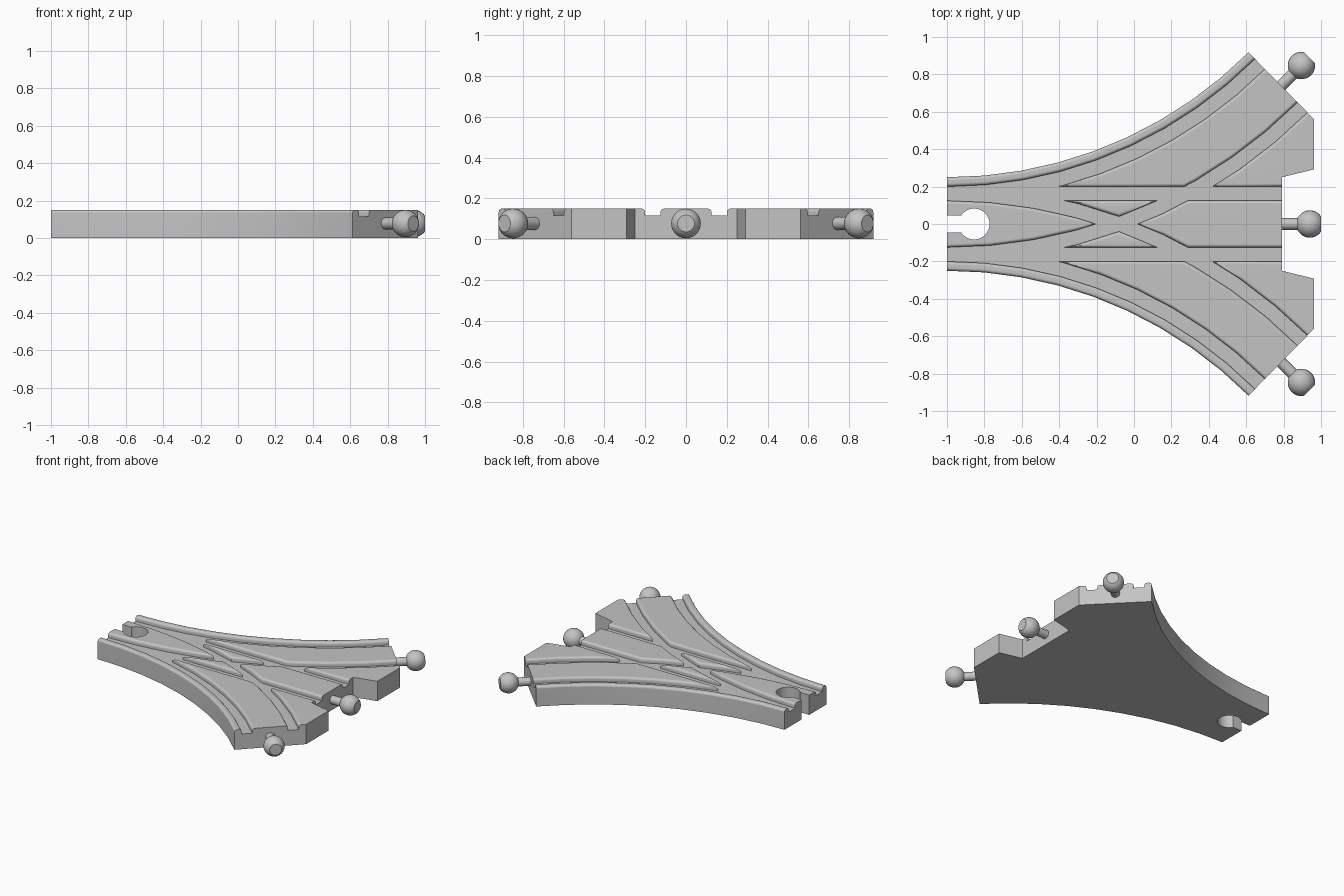
import bpy
import bmesh
from math import sin, cos, radians, pi, sqrt
from mathutils import Matrix, Vector

if "Cube" in bpy.data.objects:
    bpy.data.objects.remove(bpy.data.objects["Cube"])

START, R = -1.0, 2.53            # curve start and centre-line radius
HALF, IN, OUT = 0.25, 0.125, 0.20  # half width of track, groove limits
TOP, FLOOR, ROUND = 0.15, 0.115, 0.017
STEM_Z = 0.077

grey = bpy.data.materials.new("plain grey")
grey.use_nodes = True
grey.diffuse_color = (0.55, 0.55, 0.55, 1)
grey.node_tree.nodes["Principled BSDF"].inputs["Base Color"].default_value = grey.diffuse_color


def make(name, bm):
    bmesh.ops.recalc_face_normals(bm, faces=bm.faces)
    mesh = bpy.data.meshes.new(name)
    bm.to_mesh(mesh)
    bm.free()
    mesh.materials.append(grey)
    ob = bpy.data.objects.new(name, mesh)
    bpy.context.collection.objects.link(ob)
    return ob


def prism(name, outline, z0, z1):
    bm = bmesh.new()
    face = bm.faces.new([bm.verts.new((x, y, z0)) for x, y in outline])
    ext = bmesh.ops.extrude_face_region(bm, geom=[face])
    moved = [g for g in ext["geom"] if isinstance(g, bmesh.types.BMVert)]
    bmesh.ops.translate(bm, verts=moved, vec=(0, 0, z1 - z0))
    return make(name, bm)


def arc_point(r, deg, side):
    a = radians(deg)
    return START + r * sin(a), side * (R - r * cos(a))


def sweep(name, profile, path):
    """Loft a (offset, z) profile along a path of functions offset -> (x, y)."""
    bm = bmesh.new()
    rings = [[bm.verts.new((*at(u), z)) for u, z in profile] for at in path]
    n = len(profile)
    for a, b in zip(rings, rings[1:]):
        for i in range(n):
            j = (i + 1) % n
            bm.faces.new((a[i], a[j], b[j], b[i]))
    bm.faces.new(rings[0])
    bm.faces.new(rings[-1])
    return make(name, bm)


def straight_path(side):
    return [lambda u, x=x: (x, side * u) for x in (-1.1, 0.9)]


def curve_path(side):
    return [lambda u, d=d: arc_point(R + u, d, side) for d in range(-5, 51, 5)]


def lip(edge, way):
    """Rounded top edge of a groove wall, rising from the wall to the surface."""
    steps = [radians(a) for a in (0, 30, 60, 90)]
    pts = [(edge + way * ROUND * (1 - cos(a)), TOP - ROUND * (1 - sin(a))) for a in steps]
    return pts + [(edge + way * ROUND, TOP + 0.02)]


def groove(a, b):
    return [(a, FLOOR), (b, FLOOR)] + lip(b, 1) + lip(a, -1)[::-1]


# Track body: two curved flanks, angled ends and the stepped end face
flank = [arc_point(R - HALF, d, 1) for d in range(0, 46, 5)]
half = flank + [(0.963, 0.56), (0.963, 0.292), (0.79, 0.25)]
body = prism("track_body", half + [(x, -y) for x, y in reversed(half)], 0, TOP)

# Wheel grooves and rounded outer edges
cutters = []
for side in (1, -1):
    cutters.append(sweep("straight_groove", groove(IN, OUT), straight_path(side)))
    for a, b in ((-OUT, -IN), (IN, OUT)):
        cutters.append(sweep("curved_groove", groove(a, b), curve_path(side)))
    edge = lip(-HALF, 1)
    outside = [(-HALF - 0.03, TOP + 0.02), (-HALF - 0.03, TOP - ROUND)]
    cutters.append(sweep("edge_rounding", edge + outside, curve_path(side)))

# Keyhole socket through the narrow end
hole_x, hole_r, slot = -0.855, 0.083, 0.045
neck = hole_x - sqrt(hole_r ** 2 - slot ** 2)
a0 = pi - math_a if (math_a := Vector((hole_x - neck, slot)).angle(Vector((1, 0)))) else pi
ring = [a0 - 2 * a0 * i / 24 for i in range(25)]
keyhole = [(-1.1, slot)] + [(hole_x + hole_r * cos(a), hole_r * sin(a)) for a in ring] + [(-1.1, -slot)]
cutters.append(prism("socket_cutter", keyhole, -0.1, 0.3))

bpy.context.view_layer.objects.active = body
for cutter in cutters:
    cutter.hide_render = True
    mod = body.modifiers.new("cut", "BOOLEAN")
    mod.operation, mod.solver, mod.object = "DIFFERENCE", "EXACT", cutter
    bpy.ops.object.modifier_apply(modifier=mod.name)
    bpy.data.objects.remove(cutter)


# Peg connectors: a thin stem and a ball with a flattened tip
def peg(name, x, y, deg):
    ball, flat, stem, reach = 0.073, 0.06, 0.031, 0.15
    a0, a1 = pi - math_asin(stem / ball), math_acos(flat / ball)
    pts = [(-0.03, 0), (-0.03, stem)]
    pts += [(reach + ball * cos(a), ball * sin(a)) for a in (a0 + (a1 - a0) * i / 12 for i in range(13))]
    pts += [(reach + flat, 0)]
    bm = bmesh.new()
    verts = [bm.verts.new((u, 0, v)) for u, v in pts]
    edges = [bm.edges.new(p) for p in zip(verts, verts[1:])]
    bmesh.ops.spin(bm, geom=verts + edges, cent=(0, 0, 0), axis=(1, 0, 0),
                   angle=2 * pi, steps=24)
    bmesh.ops.remove_doubles(bm, verts=bm.verts, dist=0.0005)
    bm.transform(Matrix.Translation((x, y, STEM_Z)) @ Matrix.Rotation(radians(deg), 4, "Z"))
    return make(name, bm)


def math_asin(v):
    return Vector((sqrt(1 - v * v), v)).angle(Vector((1, 0)))


def math_acos(v):
    return Vector((v, sqrt(1 - v * v))).angle(Vector((1, 0)))


end_x, end_y = arc_point(R, 45, 1)
parts = [body, peg("middle_peg", 0.79, 0, 0),
         peg("left_peg", end_x, end_y, 45), peg("right_peg", end_x, -end_y, -45)]

# Smooth curved walls and rounded lips, keep flat tops flat
bpy.ops.object.select_all(action="DESELECT")
for ob in parts:
    ob.select_set(True)
bpy.context.view_layer.objects.active = body
bpy.ops.object.shade_smooth_by_angle(angle=radians(35))
weighted = body.modifiers.new("flat_tops", "WEIGHTED_NORMAL")
weighted.keep_sharp = True
